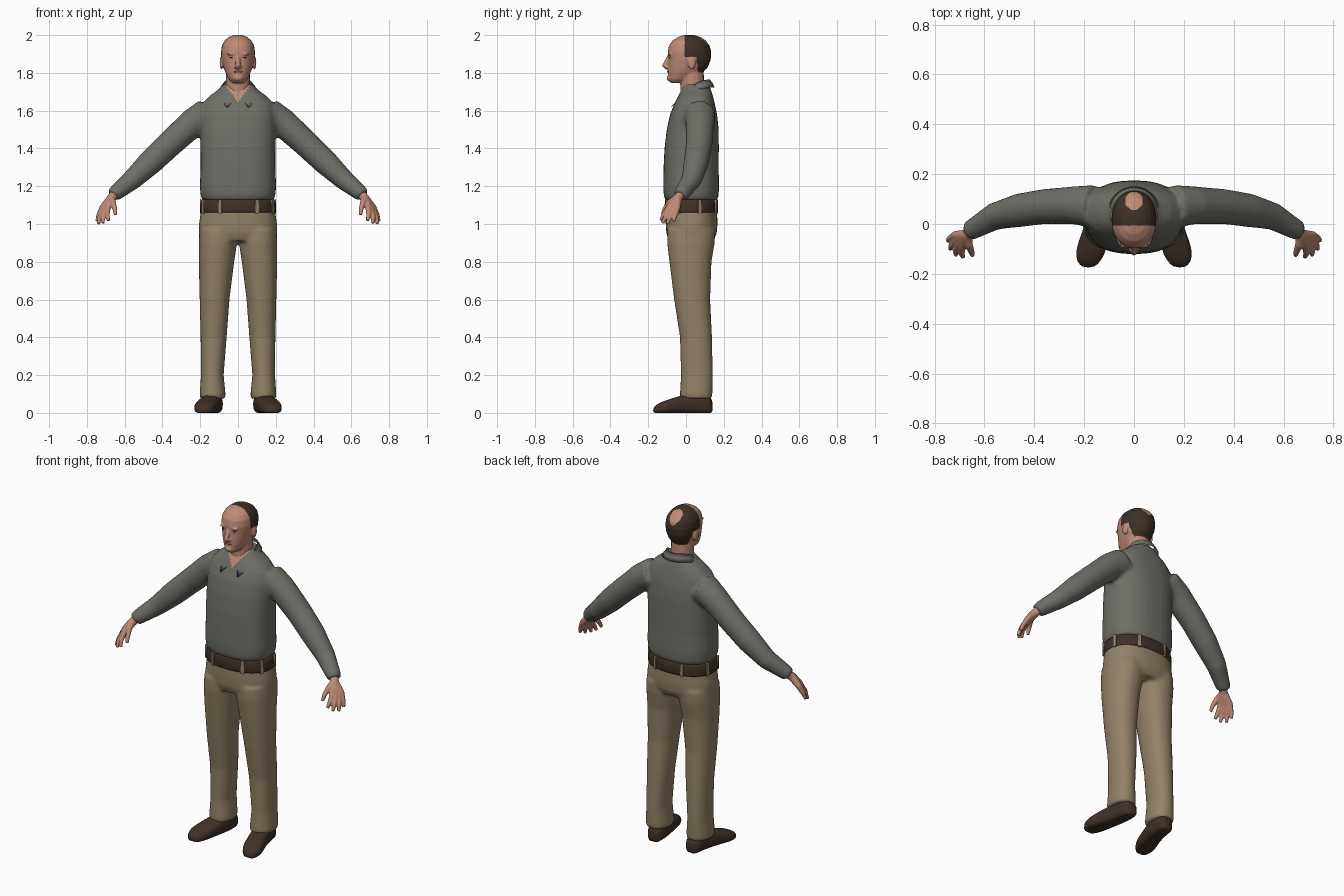
import bpy, bmesh, math
from mathutils import Vector, Matrix

if "Cube" in bpy.data.objects:
    bpy.data.objects.remove(bpy.data.objects["Cube"])


def material(name, rgb):
    m = bpy.data.materials.new(name)
    m.use_nodes = True
    m.diffuse_color = (*rgb, 1)
    m.node_tree.nodes["Principled BSDF"].inputs["Base Color"].default_value = (*rgb, 1)
    return m


SKIN = material("skin", (0.52, 0.26, 0.18))
SHIRT = material("grey_green_shirt", (0.155, 0.16, 0.135))
PANTS = material("khaki", (0.29, 0.225, 0.135))
HAIR = material("dark_hair", (0.045, 0.03, 0.02))
LEATHER = material("brown_leather", (0.05, 0.03, 0.021))
LIPS = material("lips", (0.36, 0.15, 0.11))


def skin_rings(bm, rings):
    """Join equal rings of points into a closed tube."""
    rows = [[bm.verts.new(p) for p in r] for r in rings]
    n = len(rows[0])
    for a, b in zip(rows, rows[1:]):
        for i in range(n):
            j = (i + 1) % n
            bm.faces.new((a[i], a[j], b[j], b[i]))
    bm.faces.new(rows[0][::-1])
    bm.faces.new(rows[-1])


def ring(c, u, v, power=2.0, n=32):
    pts = []
    for i in range(n):
        a = 2 * math.pi * i / n
        ca, sa = math.cos(a), math.sin(a)
        pts.append(Vector(c) + u * math.copysign(abs(ca) ** (2 / power), ca)
                   + v * math.copysign(abs(sa) ** (2 / power), sa))
    return pts


def stack(bm, levels, power=2.0):
    """Levels are (z, x_min, x_max, y_min, y_max)."""
    skin_rings(bm, [ring(((x0 + x1) / 2, (y0 + y1) / 2, z),
                         Vector(((x1 - x0) / 2, 0, 0)), Vector((0, (y1 - y0) / 2, 0)), power)
                    for z, x0, x1, y0, y1 in levels])


def tube(bm, path, radii, side=1):
    pts = [Vector((x * side, y, z)) for x, y, z in path]
    rings = []
    for i, p in enumerate(pts):
        t = (pts[min(i + 1, len(pts) - 1)] - pts[max(i - 1, 0)]).normalized()
        u = t.cross(Vector((0.3, 1, 0))).normalized()
        rings.append(ring(p, u * radii[i], t.cross(u) * radii[i], n=16))
    skin_rings(bm, rings)


def blob(bm, centre, size):
    bmesh.ops.create_uvsphere(bm, u_segments=20, v_segments=12, radius=1,
                              matrix=Matrix.Translation(centre) @ Matrix.Diagonal((*size, 1)))


def finish(name, bm, mats, voxel=0, smooth=3, subdiv=0):
    """Make the object; fuse overlapping shells when a voxel size is given."""
    bmesh.ops.recalc_face_normals(bm, faces=bm.faces)
    me = bpy.data.meshes.new(name)
    bm.to_mesh(me)
    bm.free()
    ob = bpy.data.objects.new(name, me)
    bpy.context.collection.objects.link(ob)
    if voxel:
        r = ob.modifiers.new("fuse", 'REMESH')
        r.mode, r.voxel_size = 'VOXEL', voxel
        s = ob.modifiers.new("soften", 'SMOOTH')
        s.factor, s.iterations = 0.5, smooth
    if subdiv:
        ob.modifiers.new("round", 'SUBSURF').levels = subdiv
    if ob.modifiers:
        dg = bpy.context.evaluated_depsgraph_get()
        ob.data = bpy.data.meshes.new_from_object(ob.evaluated_get(dg))
        ob.modifiers.clear()
        ob.data.name = name
    ob.data.materials.clear()
    for m in mats:
        ob.data.materials.append(m)
    for p in ob.data.polygons:
        p.use_smooth = True
        p.material_index = 0
    return ob


def sym(*rows):
    return [(z, -w, w, y0, y1) for z, w, y0, y1 in rows]


# Shirt: torso and both sleeves fused, with an open neck
bm = bmesh.new()
stack(bm, sym((1.125, .188, -.108, .165), (1.15, .198, -.118, .173), (1.2, .202, -.121, .175),
              (1.3, .198, -.119, .173), (1.4, .199, -.114, .174), (1.5, .2, -.102, .173),
              (1.58, .2, -.085, .165), (1.64, .188, -.06, .152), (1.68, .15, -.04, .142),
              (1.71, .105, -.024, .132), (1.74, .078, -.01, .122)), 2.4)
for s in (1, -1):
    tube(bm, [(.16, .07, 1.58), (.24, .075, 1.535), (.36, .07, 1.425), (.46, .055, 1.33),
              (.56, .03, 1.235), (.655, -.025, 1.158), (.662, -.03, 1.15)],
         [.088, .077, .071, .068, .055, .041, .036], s)
shirt = finish("shirt", bm, [SHIRT, SKIN], 0.01, 8)
for p in shirt.data.polygons:
    x, y, z = p.center
    if z > 1.645 and y < .02 and abs(x) < (z - 1.645) * .75:
        p.material_index = 1

# Collar: folded band with two front points
bm = bmesh.new()
rows = []
for i in range(41):
    a = math.radians(12 + 336 * i / 40)
    c, s = math.cos(a), math.sin(a)
    f = max(0, c) ** 4
    top = 1.765 - .095 * ((1 + c) / 2) ** 2
    rows.append([bm.verts.new(q) for q in (
        (.076 * s, .047 - .08 * c, top),
        (.092 * s + math.copysign(.016 * f, s), .047 - .094 * c - .012 * f, top - .02 - .01 * f),
        (.104 * s + math.copysign(.036 * f, s), .047 - .104 * c - .034 * f, top - .042 - .016 * f))])
for a, b in zip(rows, rows[1:]):
    for k in range(2):
        bm.faces.new((a[k], b[k], b[k + 1], a[k + 1]))
thick = bmesh.ops.solidify(bm, geom=bm.faces[:], thickness=.007)
finish("collar", bm, [SHIRT])

# Trousers: hips and legs fused
bm = bmesh.new()
stack(bm, sym((.91, .2, -.09, .145), (.95, .207, -.104, .163), (1.0, .207, -.108, .167),
              (1.06, .198, -.107, .165), (1.13, .188, -.105, .16)), 2.3)
for s in (1, -1):
    rows = [(.075, .068, .2, -.03, .138), (.1, .066, .203, -.032, .14), (.2, .076, .196, -.027, .142),
            (.4, .06, .198, -.032, .138), (.6, .045, .203, -.063, .128), (.8, .02, .208, -.088, .135),
            (.9, .005, .208, -.1, .152), (.97, .0, .204, -.1, .155)]
    stack(bm, [(z, min(s * a, s * b), max(s * a, s * b), c, d) for z, a, b, c, d in rows], 2.2)
finish("trousers", bm, [PANTS], 0.01, 6)

# Belt with loops
bm = bmesh.new()
stack(bm, sym((1.06, .199, -.111, .167), (1.068, .202, -.114, .17),
              (1.12, .196, -.112, .167), (1.13, .19, -.108, .163)), 2.3)
finish("belt", bm, [LEATHER])
bm = bmesh.new()
for deg in (15, 65, 112, 165, 205, 245, 297, 335):
    a = math.radians(deg)
    c, s = math.cos(a), math.sin(a)
    k = 2 / 2.3
    at = (.199 * math.copysign(abs(c) ** k, c), .028 + .141 * math.copysign(abs(s) ** k, s), 1.093)
    turn = math.atan2(s / .141, c / .199)
    bmesh.ops.create_cube(bm, size=1, matrix=Matrix.Translation(at) @ Matrix.Rotation(turn, 4, 'Z')
                          @ Matrix.Diagonal((.012, .018, .075, 1)))
finish("belt_loops", bm, [PANTS])
bpy.data.objects["belt_loops"].data.shade_flat()

# Shoes, toes turned slightly out
for s, side in ((1, "left"), (-1, "right")):
    bm = bmesh.new()
    rings = []
    for x, y, w, h in ((.125, .142, .025, .035), (.127, .125, .045, .049), (.13, .06, .053, .055),
                       (.145, -.01, .055, .052), (.163, -.07, .06, .042), (.175, -.115, .06, .035),
                       (.182, -.153, .047, .027), (.184, -.175, .022, .016)):
        pts = ring((x * s, y, h), Vector((w, 0, 0)), Vector((0, 0, h)), 2.6, 24)
        for p in pts:
            p.z = max(p.z, .006) - .006
        rings.append(pts)
    skin_rings(bm, rings)
    finish(side + "_shoe", bm, [LEATHER], subdiv=1)

# Hands: each finger runs from the wrist through its knuckle
fingers = [((.69, -.092, 1.085), (.692, -.118, 1.05), (.686, -.132, 1.018)),
           ((.703, -.08, 1.08), (.715, -.107, 1.04), (.715, -.124, 1.003)),
           ((.713, -.063, 1.08), (.732, -.085, 1.037), (.738, -.1, 1.0)),
           ((.718, -.045, 1.087), (.738, -.057, 1.047), (.747, -.066, 1.014)),
           ((.662, -.085, 1.115), (.652, -.112, 1.08), (.648, -.126, 1.048))]
for s, side in ((1, "left"), (-1, "right")):
    bm = bmesh.new()
    for f in fingers:
        tube(bm, [(.645, -.018, 1.168), (.672, -.045, 1.135), *f], [.025, .024, .016, .0125, .009], s)
    finish(side + "_hand", bm, [SKIN], 0.0045, 3)

# Head: skull, jaw, neck, nose, brows and ears fused, hair by region
bm = bmesh.new()
stack(bm, sym((1.746, .026, -.08, -.01), (1.765, .047, -.093, .03), (1.8, .066, -.096, .085),
              (1.83, .077, -.096, .116), (1.87, .087, -.094, .131), (1.91, .09, -.097, .134),
              (1.945, .085, -.09, .125), (1.972, .07, -.07, .104), (1.99, .048, -.042, .077),
              (2.0, .022, -.01, .045)), 2.15)
tube(bm, [(0, .04, 1.6), (0, .034, 1.7), (0, .03, 1.82)], [.068, .063, .064])
tube(bm, [(0, -.09, 1.888), (0, -.102, 1.862), (0, -.114, 1.838), (0, -.1, 1.824)],
     [.009, .012, .014, .011])
blob(bm, (0, -.088, 1.772), (.024, .014, .016))
for s in (1, -1):
    blob(bm, (.013 * s, -.1, 1.832), (.01, .011, .008))
    blob(bm, (.035 * s, -.087, 1.9), (.024, .01, .007))
    blob(bm, (.088 * s, .03, 1.853), (.009, .021, .035))
head = finish("head", bm, [SKIN, HAIR], 0.0045, 4)
for p in head.data.polygons:
    x, y, z = p.center
    upper = z > 1.885 and y > -.008
    lower = z > 1.8 and y > .054 + (1.885 - z) * .12
    bald_spot = z > 1.9 and math.hypot(x, y - .093) < .036
    if (upper or lower) and not bald_spot:
        p.material_index = 1

# Eyes and mouth
bm = bmesh.new()
for s in (1, -1):
    blob(bm, (.034 * s, -.086, 1.882), (.011, .004, .0035))
finish("eyes", bm, [HAIR])
bm = bmesh.new()
blob(bm, (0, -.096, 1.806), (.023, .005, .005))
finish("mouth", bm, [LIPS])
